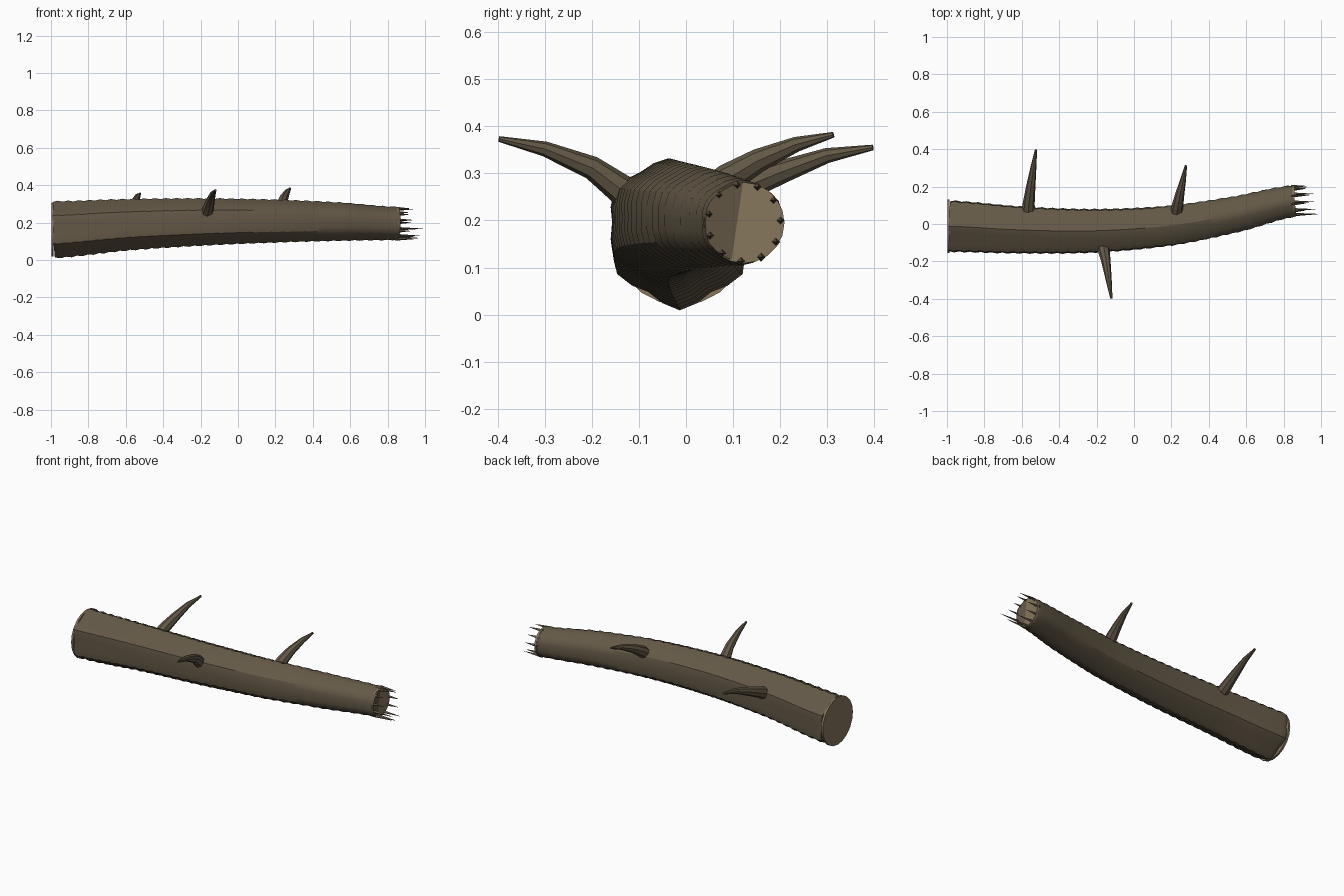
import bpy, bmesh, math, random
from mathutils import Vector

if "Cube" in bpy.data.objects:
    bpy.data.objects.remove(bpy.data.objects["Cube"])

random.seed(4)


def material(name, rgb):
    m = bpy.data.materials.new(name)
    m.diffuse_color = (*rgb, 1)
    m.use_nodes = True
    m.node_tree.nodes["Principled BSDF"].inputs["Base Color"].default_value = m.diffuse_color
    return m


bark = material("bark", (0.125, 0.098, 0.062))
wood = material("cut_wood", (0.24, 0.185, 0.11))


def interp(keys, x):
    """Smooth interpolation through (x, value...) keys, as tuples."""
    n = len(keys)
    i = max(j for j in range(n - 1) if keys[j][0] <= x or j == 0)
    t = (x - keys[i][0]) / (keys[i + 1][0] - keys[i][0])
    k = [keys[min(max(i + d, 0), n - 1)] for d in (-1, 0, 1, 2)]
    out = []
    for c in range(1, len(keys[0])):
        a, b, d, e = (q[c] for q in k)
        out.append(0.5 * (2 * b + (d - a) * t + (2 * a - 5 * b + 4 * d - e) * t * t
                          + (3 * b - a - 3 * d + e) * t ** 3))
    return out


def sweep(name, centers, radius, sides, mat, angle=30):
    """Capped tube along centers; radius(i, angle) gives the section."""
    bm = bmesh.new()
    rings = []
    for i, c in enumerate(centers):
        tan = (centers[min(i + 1, len(centers) - 1)] - centers[max(i - 1, 0)]).normalized()
        ref = Vector((0, 0, 1)) if abs(tan.x) > 0.7 else Vector((1, 0, 0))
        v = (ref - tan * ref.dot(tan)).normalized()
        u = v.cross(tan)
        if abs(tan.x) > 0.7:
            u = -u   # keep u pointing to +y on the trunk
        rings.append([bm.verts.new(c + (u * math.cos(a) + v * math.sin(a)) * radius(i, a))
                      for a in (2 * math.pi * k / sides for k in range(sides))])
    for r, s in zip(rings, rings[1:]):
        for k in range(sides):
            bm.faces.new((r[k], r[(k + 1) % sides], s[(k + 1) % sides], s[k]))
    bm.faces.new(rings[0][::-1])
    bm.faces.new(rings[-1])
    bmesh.ops.recalc_face_normals(bm, faces=bm.faces)
    me = bpy.data.meshes.new(name)
    bm.to_mesh(me)
    bm.free()
    ob = bpy.data.objects.new(name, me)
    bpy.context.collection.objects.link(ob)
    me.materials.append(mat)
    bpy.context.view_layer.objects.active = ob
    ob.select_set(True)
    bpy.ops.object.shade_smooth_by_angle(angle=math.radians(angle))
    ob.select_set(False)
    return ob


# Trunk: x, centre y, centre z, mean radius
path = [(-0.985, -0.012, 0.162, 0.141), (-0.6, -0.032, 0.188, 0.129),
        (-0.2, -0.036, 0.203, 0.120), (0.2, -0.008, 0.208, 0.110),
        (0.55, 0.053, 0.205, 0.099), (0.857, 0.123, 0.195, 0.086)]
RINGS = 65
stations = []
for i in range(RINGS):
    x = path[0][0] + (path[-1][0] - path[0][0]) * i / (RINGS - 1)
    y, z, r = interp(path, x)
    stations.append((Vector((x, y, z)), r))


def trunk_radius(i, a):
    r = stations[i][1]
    lobe = 0.075 * (1 - 0.7 * i / RINGS)
    ripple = 0.022 if i % 2 else -0.022
    return r * (1 + lobe * math.cos(6 * (a - math.pi / 2)) + ripple)


sweep("trunk", [s[0] for s in stations], trunk_radius, 24, bark)


# Pale cut faces, set square to x
def cut_face(name, x, y, z, r):
    sweep(name, [Vector((x - 0.006, y, z)), Vector((x + 0.006, y, z))],
          lambda i, a: r, 20, wood)


cut_face("left_cut", -0.992, -0.012, 0.162, 0.142)
cut_face("right_cut", 0.853, 0.123, 0.195, 0.086)

# Branch stubs, curving upward and tapering
branches = [
    [(-0.565, 0.04, 0.23), (-0.563, 0.11, 0.265), (-0.552, 0.20, 0.302),
     (-0.538, 0.30, 0.338), (-0.524, 0.397, 0.355)],
    [(-0.168, -0.09, 0.225), (-0.162, -0.14, 0.268), (-0.150, -0.20, 0.312),
     (-0.135, -0.30, 0.352), (-0.121, -0.397, 0.373)],
    [(0.225, 0.04, 0.245), (0.231, 0.09, 0.290), (0.244, 0.155, 0.328),
     (0.262, 0.235, 0.362), (0.278, 0.313, 0.382)]]
widths = [0.037, 0.032, 0.025, 0.016, 0.006]
for n, pts in enumerate(branches):
    sweep(f"branch_{n + 1}", [Vector(p) for p in pts],
          lambda i, a: widths[i], 8, bark, 40)

# Splinters around the broken right end
COUNT = 11
for n in range(COUNT):
    a = 2 * math.pi * (n + 0.1) / COUNT
    y, z = 0.123 + 0.077 * math.cos(a), 0.195 + 0.082 * math.sin(a)
    tip = 0.99 if n == 6 else random.uniform(0.91, 0.975)
    sweep(f"splinter_{n + 1}", [Vector((0.84, y, z)), Vector((tip, y + 0.003, z))],
          lambda i, a: 0.0005 if i else 0.010, 4, bark)
